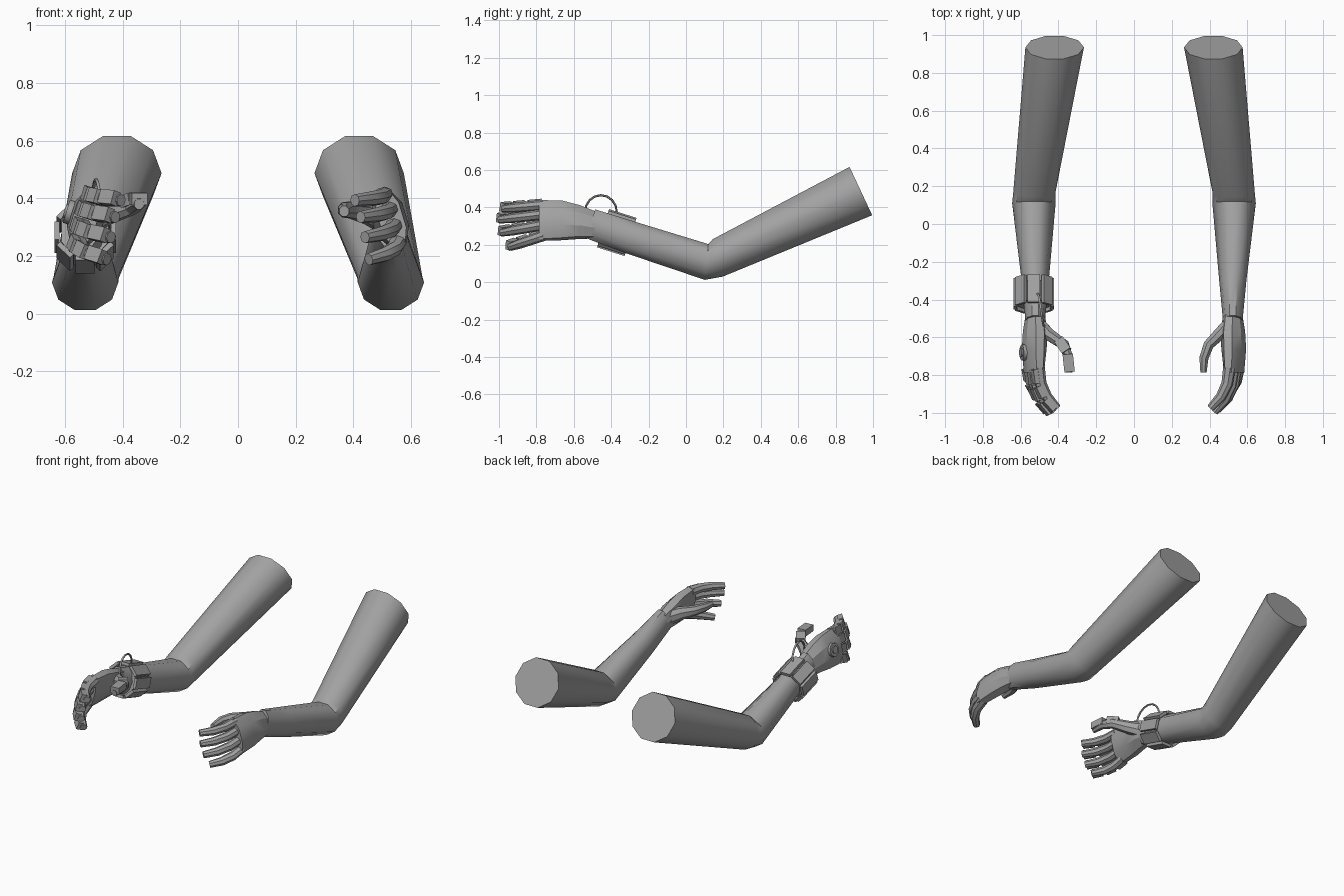
import bpy, bmesh, math
from mathutils import Vector, Matrix

if "Cube" in bpy.data.objects:
    bpy.data.objects.remove(bpy.data.objects["Cube"])

grey = bpy.data.materials.new("neutral_grey")
grey.use_nodes = True
grey.diffuse_color = (0.36, 0.36, 0.36, 1)
grey.node_tree.nodes["Principled BSDF"].inputs["Base Color"].default_value = (0.36, 0.36, 0.36, 1)


def finish(name, bm, side, angle):
    """Place a part on the left (1) or right (-1) arm and shade it."""
    bmesh.ops.transform(bm, matrix=Matrix.Diagonal((side, 1, 1, 1)), verts=bm.verts)
    bmesh.ops.recalc_face_normals(bm, faces=bm.faces)
    mesh = bpy.data.meshes.new(name)
    bm.to_mesh(mesh)
    bm.free()
    mesh.materials.append(grey)
    ob = bpy.data.objects.new(name, mesh)
    bpy.context.collection.objects.link(ob)
    bpy.ops.object.select_all(action="DESELECT")
    ob.select_set(True)
    bpy.context.view_layer.objects.active = ob
    bpy.ops.object.shade_smooth_by_angle(angle=math.radians(angle))


def frame(d, roll=0):
    """Side and up axes across a direction, leaning by roll."""
    d = Vector(d).normalized()
    u = d.cross(Vector((0, 0, 1))).normalized() * -1
    v = u.cross(d).normalized()
    if v.z < 0:
        v = -v
    c, s = math.cos(roll), math.sin(roll)
    return d, u * c + v * s, v * c - u * s


def loft(name, rings, side, n=10, roll=0, phase=0, angle=40):
    """Skin rings given as (centre, direction, half width, half height)."""
    bm = bmesh.new()
    loops = []
    for centre, d, ru, rv in rings:
        _, u, v = frame(d, roll)
        turns = [2 * math.pi * (i + phase) / n for i in range(n)]
        loops.append([bm.verts.new(Vector(centre) + u * ru * math.cos(t) + v * rv * math.sin(t))
                      for t in turns])
    for a, b in zip(loops, loops[1:]):
        for i in range(n):
            j = (i + 1) % n
            bm.faces.new((a[i], a[j], b[j], b[i]))
    bm.faces.new(loops[0])
    bm.faces.new(loops[-1])
    finish(name, bm, side, angle)


def tube(name, points, radii, side, n=6, roll=0, phase=0.5, angle=30):
    """Loft along a bent path with one radius pair per point."""
    pts = [Vector(p) for p in points]
    rings = []
    for i, p in enumerate(pts):
        d = pts[min(i + 1, len(pts) - 1)] - pts[max(i - 1, 0)]
        rings.append((p, d, *radii[i]))
    loft(name, rings, side, n, roll, phase, angle)


def plate(name, centre, axes, size, side):
    """Oriented box."""
    bm = bmesh.new()
    m = Matrix([a * s for a, s in zip(axes, size)]).transposed().to_4x4()
    m.translation = Vector(centre)
    bmesh.ops.create_cube(bm, size=1, matrix=m)
    finish(name, bm, side, 20)


LEAN = math.radians(17)
FORWARD = (0, -1, 0)
FOREARM = (0, -0.95, 0.3)
FINGERS = {  # base x, base z, tip z, tip y
    "index": (0.505, 0.412, 0.393, -0.975),
    "middle": (0.525, 0.362, 0.335, -0.995),
    "ring": (0.540, 0.306, 0.265, -0.985),
    "little": (0.553, 0.249, 0.188, -0.940),
}


def finger_path(bx, bz, tz, ty):
    path = []
    for t, dx in ((0, 0), (0.4, -0.012), (0.72, -0.045), (1, -0.1)):
        path.append(Vector((bx + dx, -0.76 + (ty + 0.76) * t, bz + (tz - bz) * t)))
    return path


for side, label in ((1, "left"), (-1, "right")):
    # Upper arm and forearm
    loft(label + "_arm", [
        ((0.42, 0.935, 0.487), (-0.0, -0.906, -0.424), 0.155, 0.15),
        ((0.527, 0.17, 0.130), (0, -0.95, -0.25), 0.112, 0.109),
        ((0.53, 0.11, 0.108), (0, -1, 0.1), 0.115, 0.101),
        ((0.523, -0.30, 0.240), FOREARM, 0.072, 0.092),
        ((0.523, -0.51, 0.312), FOREARM, 0.052, 0.085)], side)
    # Palm
    loft(label + "_palm", [
        ((0.523, -0.48, 0.305), FORWARD, 0.048, 0.075),
        ((0.523, -0.57, 0.322), FORWARD, 0.062, 0.095),
        ((0.528, -0.66, 0.330), FORWARD, 0.060, 0.112),
        ((0.530, -0.785, 0.330), FORWARD, 0.046, 0.118)],
        side, n=8, roll=LEAN, phase=0.5, angle=25)
    # Fingers
    for finger, spec in FINGERS.items():
        tube(f"{label}_{finger}_finger", finger_path(*spec),
             [(0.034, 0.028), (0.031, 0.027), (0.028, 0.026), (0.021, 0.021)],
             side, n=8, roll=LEAN)
    # Thumb
    drop = 0.0 if side == 1 else 0.025
    tube(label + "_thumb", [(0.50, -0.53, 0.33), (0.45, -0.585, 0.35),
                            (0.395 - drop, -0.64, 0.36 + drop / 2),
                            (0.37 - drop, -0.71, 0.36 + drop),
                            (0.368 - drop, -0.785, 0.355 + drop)],
         [(0.035, 0.05), (0.035, 0.042), (0.03, 0.032), (0.026, 0.028), (0.018, 0.02)],
         side, n=8)

# Right wrist cuff: band with plates around it
R = -1
cuff = Vector((0.53, -0.37, 0.265))
d, u, v = frame(FOREARM)
loft("right_cuff_band", [(cuff + d * t, d, 0.088, 0.096) for t in (-0.05, 0.06)], R, n=8, phase=0.5)
for i in range(8):
    a = math.pi * i / 4
    out = u * math.cos(a) + v * math.sin(a)
    plate(f"right_cuff_plate_{i + 1}", cuff + out * 0.098,
          (d, out, d.cross(out)), (0.155, 0.018, 0.066), R)

# Armour plates on the back of each right finger segment
for finger, spec in FINGERS.items():
    path = finger_path(*spec)
    for i, (a, b) in enumerate(zip(path, path[1:])):
        d, u, v = frame(b - a, LEAN)
        if u.x < 0:
            u = -u
        plate(f"right_{finger}_plate_{i + 1}", (a + b) / 2 + u * 0.022,
              (d, u, v), ((b - a).length * 0.85, 0.032, 0.05), R)

# Right thumb plates
thumb = [Vector((0.40, -0.61, 0.37)), Vector((0.352, -0.68, 0.388)), Vector((0.34, -0.79, 0.385))]
for i, (a, b) in enumerate(zip(thumb, thumb[1:])):
    d, u, v = frame(b - a)
    plate(f"right_thumb_plate_{i + 1}", (a + b) / 2 + v * 0.012,
          (d, u, v), ((b - a).length * 0.85, 0.055, 0.042), R)

# Disc and raised hub on the back of the right hand
out = Vector((math.cos(LEAN), 0, math.sin(LEAN)))
for name, radius, depth in (("right_hand_disc", 0.042, 0.02), ("right_hand_hub", 0.024, 0.034)):
    bm = bmesh.new()
    place = Matrix.Translation(Vector((0.528, -0.68, 0.335)) + out * 0.06)
    bmesh.ops.create_cone(bm, cap_ends=True, segments=12, radius1=radius, radius2=radius, depth=depth,
                          matrix=place @ out.to_track_quat("Z", "Y").to_matrix().to_4x4())
    finish(name, bm, R, 40)

# Cable arching from the cuff to the back of the hand
arch = [(0.475 + 0.035 * t, -0.455 - 0.085 * math.cos(math.pi * (1 - t)) * -1 * -1,
         0.375 + 0.09 * math.sin(math.pi * t)) for t in [k / 8 for k in range(9)]]
arch = [(x, -0.91 - y, z) for x, y, z in arch]
tube("right_wrist_cable", arch, [(0.006, 0.006)] * 9, R, n=6, angle=60)
